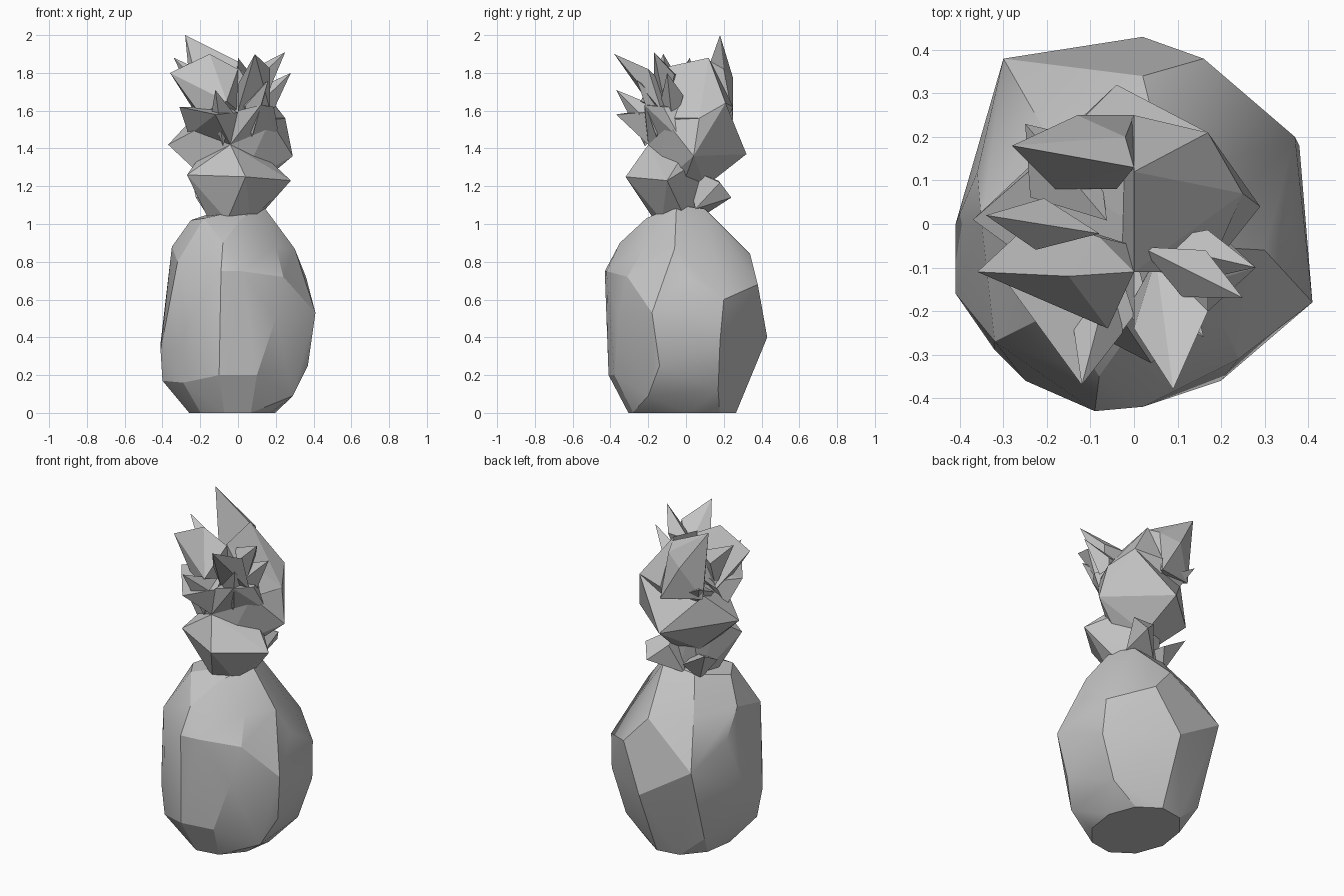
import bpy, bmesh, math
from mathutils import Vector

default_cube = bpy.data.objects.get("Cube")
if default_cube:
    bpy.data.objects.remove(default_cube, do_unlink=True)

# One plain grey clay colour
clay = bpy.data.materials.new("clay grey")
clay.use_nodes = True
colour = (0.55, 0.55, 0.55, 1)
clay.diffuse_color = colour
clay.node_tree.nodes["Principled BSDF"].inputs["Base Color"].default_value = colour


def hull_object(name, points):
    """Faceted solid wrapped around a few corner points."""
    bm = bmesh.new()
    for point in points:
        bm.verts.new(point)
    bmesh.ops.convex_hull(bm, input=bm.verts)
    loose = [v for v in bm.verts if not v.link_faces]
    bmesh.ops.delete(bm, geom=loose, context='VERTS')
    bmesh.ops.dissolve_limit(bm, angle_limit=math.radians(3),
                             verts=bm.verts, edges=bm.edges)
    bmesh.ops.recalc_face_normals(bm, faces=bm.faces)
    mesh = bpy.data.meshes.new(name)
    bm.to_mesh(mesh)
    bm.free()
    mesh.materials.append(clay)
    obj = bpy.data.objects.new(name, mesh)
    bpy.context.collection.objects.link(obj)
    return obj


def ring(z, cx, cy, rx, ry, sides, turn):
    """Elliptical ring of points at one height."""
    angles = [math.tau * (i + turn) / sides for i in range(sides)]
    return [(cx + rx * math.cos(a), cy + ry * math.sin(a), z) for a in angles]


# Fruit body: a rough gem wrapped around uneven bands of corners
base = ring(0, -.03, -.02, .23, .29, 10, .2)
foot = [(-.4, -.12, .17), (-.29, -.3, .16), (-.1, -.41, .2), (.1, -.38, .2),
        (.29, -.2, .09), (.37, -.14, .25), (.29, .17, .12), (-.28, .22, .13)]
belly = [(-.41, 0, .37), (-.41, -.16, .33), (-.32, -.29, .34), (.02, .43, .4),
         (.38, .18, .38), (.41, -.18, .53), (.2, -.36, .5), (-.25, -.36, .5)]
shoulder_band = [(.36, 0, .72), (.02, -.42, .75), (-.09, -.43, .75),
                 (-.32, -.27, .8), (-.3, .38, .6), (.16, .38, .68),
                 (-.36, .12, .72), (.37, .2, .6), (.24, -.31, .72)]
upper_band = [(-.35, 0, .88), (.3, -.06, .87), (-.08, -.35, .9),
              (.02, .34, .84), (-.22, .24, .86), (.2, -.22, .88)]
neck = [(-.25, -.08, 1.02), (-.18, -.2, 1.03), (.02, -.21, 1.03),
        (.13, -.05, 1.1), (.08, .1, 1.08), (-.13, .1, 1.06)]
body = hull_object("fruit_body",
                   base + foot + belly + shoulder_band + upper_band + neck)
bpy.ops.object.select_all(action='DESELECT')
body.select_set(True)
bpy.context.view_layer.objects.active = body
bpy.ops.object.shade_smooth_by_angle(angle=math.radians(20))

# Lower crown: a flaring cup of fused leaves rising to the waist
hull_object("lower_crown", ring(1.02, -.03, -.04, .13, .13, 6, .3)
            + ring(1.36, -.03, -.02, .17, .15, 6, 0)
            + [(-.27, -.16, 1.26), (.04, -.32, 1.25), (.28, -.1, 1.23),
               (-.04, -.2, 1.42)])
hull_object("low_back_leaf", [
    (.1, .24, 1.14), (0, .17, 1.23), (.15, .18, 1.22), (.1, .05, 1.08),
    (-.06, .1, 1.05), (0, 0, 1.3)])

# Middle crown: broad facets between the side tips
hull_object("middle_crown", ring(1.2, -.03, -.02, .13, .13, 5, 0)
            + [(-.37, .01, 1.42), (-.04, .32, 1.37), (.29, .04, 1.36),
               (-.04, -.2, 1.42), (.17, .21, 1.64), (.25, .07, 1.56),
               (-.22, .14, 1.58), (-.22, -.1, 1.5), (.17, -.11, 1.55)])

# Front cups flaring out above the waist
hull_object("front_right_cup", [
    (-.04, -.2, 1.42), (.22, -.03, 1.45), (.19, -.12, 1.62), (.12, -.22, 1.63),
    (0, -.22, 1.6), (0, -.05, 1.6), (.15, 0, 1.62)])
hull_object("front_left_cup", [
    (-.04, -.2, 1.42), (-.26, -.02, 1.47), (-.31, -.11, 1.62),
    (-.12, -.37, 1.58), (0, -.21, 1.59), (-.05, -.05, 1.62), (-.2, .02, 1.62)])

# Upper blades: an outer roof, a tall tip, a steep wall and a leaning leaf
hull_object("right_roof", [
    (0, -.11, 1.83), (0, .12, 1.88), (.17, .21, 1.64), (.25, .07, 1.56),
    (.17, -.11, 1.56), (0, .25, 1.62), (-.03, -.05, 1.5), (-.03, .2, 1.5)])
hull_object("left_back_blade", [
    (-.28, .18, 2), (-.02, .2, 1.82), (0, .13, 1.86), (-.18, .08, 1.6),
    (0, .25, 1.55), (-.13, .25, 1.77), (-.24, .18, 1.58), (-.04, .08, 1.6)])
hull_object("left_wall", [
    (-.36, -.11, 1.8), (-.15, -.12, 1.9), (0, -.11, 1.82), (-.06, -.24, 1.65),
    (-.2, -.15, 1.58), (-.22, .02, 1.58), (0, -.05, 1.6), (-.08, -.03, 1.75)])
hull_object("front_blade", [
    (.09, -.38, 1.9), (0, -.24, 1.74), (0, -.17, 1.6), (.17, -.2, 1.82),
    (.17, -.13, 1.6), (.05, -.08, 1.7)])

# Pointed single leaves
AXIS = Vector((-.03, -.03, 0))


def leaf(name, tip, width, drop):
    """Pointed wedge growing out from the crown axis to its tip."""
    tip = Vector(tip)
    out = Vector((tip.x - AXIS.x, tip.y - AXIS.y, 0))
    reach = out.length
    out.normalize()
    side = Vector((-out.y, out.x, 0))

    def at(distance, offset, fall):
        height = Vector((0, 0, tip.z - fall * drop))
        return AXIS + out * distance + side * offset + height

    hull_object(name, [
        tip,
        at(reach * .55, 0, 1),
        at(reach * .6, width, .4),
        at(reach * .6, -width, .45),
        at(.05, 0, .4),
    ])


# Each kind: width, drop from tip to root, tips
kinds = {
    "left_leaf": (.1, .2, [(-.24, .16, 1.22), (-.25, .23, 1.66)]),
    "spike_leaf": (.06, .3, [
        (.25, -.17, 1.91), (.28, -.1, 1.8), (-.34, .02, 1.88),
        (.16, -.26, 1.76), (-.12, -.37, 1.71)]),
}
for kind, (width, drop, tips) in kinds.items():
    for number, tip in enumerate(tips, 1):
        leaf(f"{kind}_{number}", tip, width, drop)
